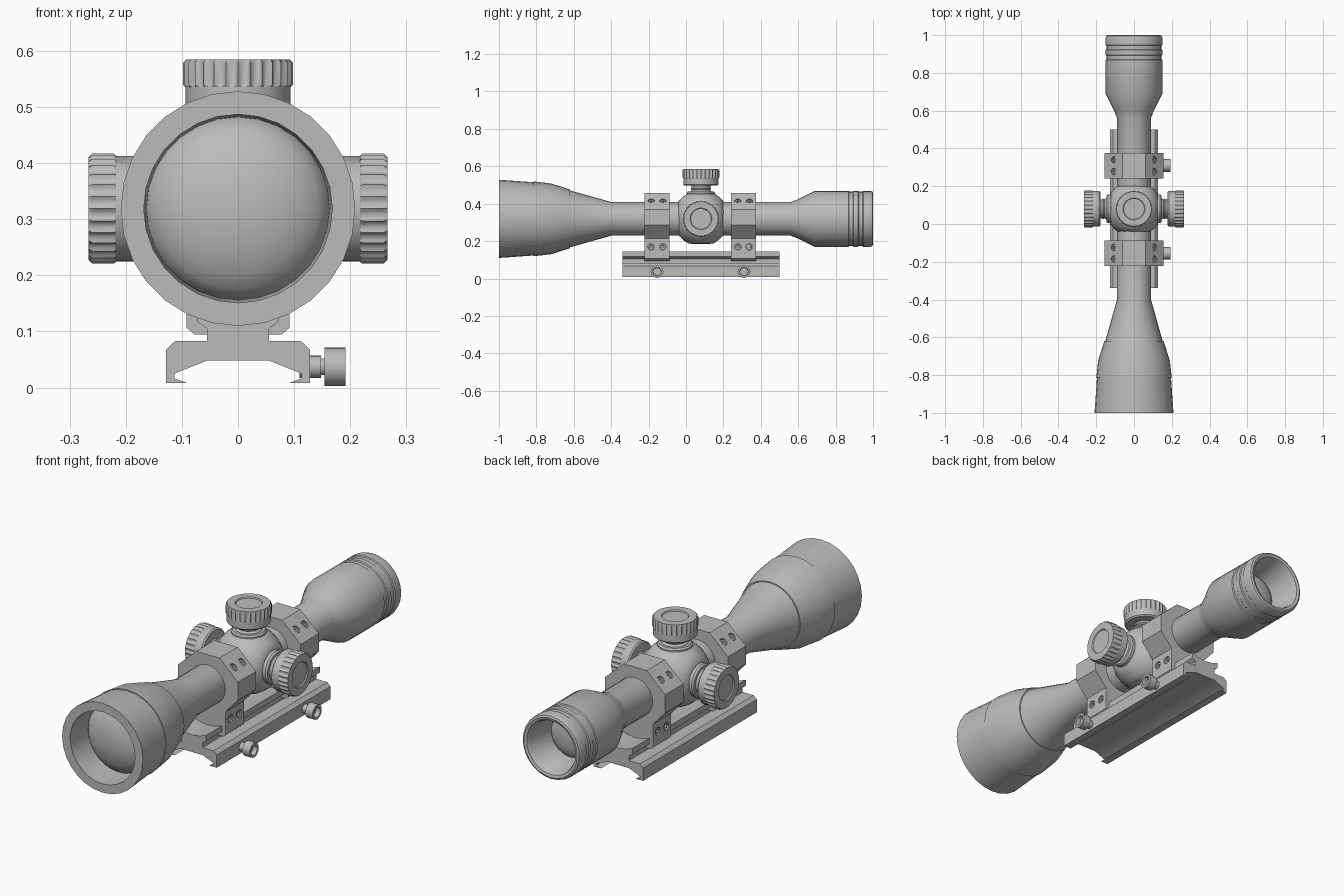
import bpy, bmesh, math
from mathutils import Vector

cube = bpy.data.objects.get("Cube")
if cube:
    bpy.data.objects.remove(cube, do_unlink=True)

grey = bpy.data.materials.new("matte_grey")
grey.use_nodes = True
grey.diffuse_color = (0.5, 0.5, 0.5, 1)
grey.node_tree.nodes["Principled BSDF"].inputs["Base Color"].default_value = (0.5, 0.5, 0.5, 1)

AXIS_Z = 0.319
TURRET_Y = 0.08
X, Y, Z = Vector((1, 0, 0)), Vector((0, 1, 0)), Vector((0, 0, 1))


def finish(name, bm, angle=30):
    bmesh.ops.recalc_face_normals(bm, faces=bm.faces)
    mesh = bpy.data.meshes.new(name)
    bm.to_mesh(mesh)
    bm.free()
    mesh.materials.append(grey)
    ob = bpy.data.objects.new(name, mesh)
    bpy.context.collection.objects.link(ob)
    smooth(ob, angle)
    return ob


def smooth(ob, angle=30):
    bpy.ops.object.select_all(action='DESELECT')
    ob.select_set(True)
    bpy.context.view_layer.objects.active = ob
    bpy.ops.object.shade_smooth_by_angle(angle=math.radians(angle))


def lathe(name, profile, places, n=24, flutes=None, angle=30):
    """Turn (height, radius) points about each (origin, axis); rows in flutes get scallops."""
    bm = bmesh.new()
    for origin, axis in places:
        turn = Z.rotation_difference(axis)
        rows = []
        for i, (h, r) in enumerate(profile):
            if r == 0:
                rows.append([bm.verts.new(Vector(origin) + turn @ Vector((0, 0, h)))])
                continue
            row = []
            for k in range(n):
                rad = r
                if flutes and i in flutes:
                    rad -= 0.007 * math.sin(math.pi * (k % 4) / 4)
                a = 2 * math.pi * k / n
                p = Vector((rad * math.cos(a), rad * math.sin(a), h))
                row.append(bm.verts.new(Vector(origin) + turn @ p))
            rows.append(row)
        for a, b in zip(rows, rows[1:]):
            for k in range(n):
                j = (k + 1) % n
                quad = [a[k % len(a)], a[j % len(a)], b[j % len(b)], b[k % len(b)]]
                bm.faces.new(list(dict.fromkeys(quad)))
    return finish(name, bm, angle)


def extrude(name, half, y0, y1):
    """Mirror a right-hand (x, z) outline and extrude it along y."""
    outline = half + [(-x, z) for x, z in reversed(half) if x > 0]
    bm = bmesh.new()
    face = bm.faces.new([bm.verts.new((x, y0, z)) for x, z in outline])
    geo = bmesh.ops.extrude_face_region(bm, geom=[face])["geom"]
    bmesh.ops.translate(bm, vec=(0, y1 - y0, 0),
                        verts=[v for v in geo if isinstance(v, bmesh.types.BMVert)])
    return finish(name, bm)


def dome(rim, apex, radius, steps=6):
    """Profile of a lens bulging from its rim to its apex."""
    return [(rim + (apex - rim) * math.sin(t), radius * math.cos(t) if i < steps else 0)
            for i in range(steps + 1) for t in [i / steps * math.pi / 2]]


# Main tube: objective bell, straight tube and eyepiece in one turning
center = (0, 0, AXIS_Z)
lathe("scope_tube", [
    (-0.86, 0.163), (-0.985, 0.168), (-1.0, 0.168), (-1.0, 0.209), (-0.815, 0.196),
    (-0.815, 0.2), (-0.72, 0.189), (-0.62, 0.157), (-0.62, 0.152),
    (-0.4, 0.09), (0.56, 0.09), (0.6, 0.105), (0.69, 0.15),
    (0.868, 0.15), (0.872, 0.146), (0.892, 0.146), (0.896, 0.15),
    (0.92, 0.15), (0.924, 0.146), (0.944, 0.146), (0.948, 0.15),
    (0.985, 0.15), (0.996, 0.146), (1.0, 0.138), (0.996, 0.126), (0.985, 0.12),
    (0.84, 0.1)], [(center, Y)], n=28)
lathe("objective_lens", dome(-0.86, -0.94, 0.165), [(center, Y)], n=28)
lathe("eyepiece_lens", dome(0.845, 0.88, 0.102), [(center, Y)], n=28)

# Turret housing: sphere flattened on its sides
bm = bmesh.new()
bmesh.ops.create_uvsphere(bm, u_segments=32, v_segments=20, radius=0.15)
for v in bm.verts:
    for i, limit in enumerate((0.125, 0.122, 0.137)):
        v.co[i] = max(-limit, min(limit, v.co[i]))
    v.co += Vector((0, TURRET_Y, AXIS_Z + 0.003))
finish("turret_housing", bm, 40)

# Three fluted adjustment turrets
hub = (0, TURRET_Y, AXIS_Z)
lathe("adjustment_turrets", [
    (0.1, 0), (0.1, 0.076), (0.138, 0.076), (0.146, 0.07), (0.146, 0.058),
    (0.155, 0.05), (0.162, 0.055), (0.169, 0.05), (0.178, 0.05), (0.178, 0.088),
    (0.184, 0.094), (0.217, 0.094), (0.217, 0.094), (0.221, 0.098),
    (0.26, 0.098), (0.266, 0.092), (0.266, 0.058), (0.261, 0.055), (0.261, 0)],
    [(hub, Z), (hub, X), (hub, -X)], n=112, flutes=(13, 14))

# Mounting rail with dovetail top and clamping feet
extrude("mount_rail", [
    (0, 0.048), (0.055, 0.048), (0.113, 0.025), (0.113, 0.016), (0.09, 0.008),
    (0.128, 0.008), (0.128, 0.068), (0.112, 0.083), (0.055, 0.083), (0.055, 0.105),
    (0.073, 0.118), (0.073, 0.145), (0.04, 0.133), (0, 0.128)], -0.34, 0.5)

# Scope rings with recessed screws
slope = Vector((0.667, 0, 0.745))
for label, y in (("front", -0.155), ("rear", 0.308)):
    ring = extrude(label + "_ring", [
        (0, 0.095), (0.078, 0.095), (0.092, 0.107), (0.092, 0.215), (0.155, 0.285),
        (0.155, 0.37), (0.06, 0.457), (0, 0.457)], y - 0.067, y + 0.067)
    spots = []
    for side in (1, -1):
        for dy in (-0.031, 0.031):
            spots.append(((side * 0.1075, y + dy, 0.4135), Vector((side * slope.x, 0, slope.z))))
            spots.append(((side * 0.092, y + dy, 0.17), X * side))
    cutter = lathe("screw_hole_cutter", [(-0.014, 0), (-0.014, 0.018), (0.02, 0.018), (0.02, 0)],
                   spots, n=16)
    cutter.hide_render = True
    cut = ring.modifiers.new("screw_holes", 'BOOLEAN')
    cut.operation, cut.object, cut.solver = 'DIFFERENCE', cutter, 'EXACT'
    bpy.context.view_layer.objects.active = ring
    bpy.ops.object.modifier_apply(modifier=cut.name)
    bpy.data.objects.remove(cutter, do_unlink=True)
    smooth(ring)
    lathe(label + "_ring_screws", [(-0.016, 0.015), (-0.004, 0.015), (-0.004, 0.008),
                                   (-0.011, 0.007), (-0.011, 0)], spots, n=16)

# Clamp screws with socketed heads
lathe("clamp_screws", [
    (0.11, 0), (0.11, 0.02), (0.148, 0.02), (0.148, 0.015), (0.154, 0.015), (0.154, 0.034),
    (0.192, 0.034), (0.192, 0.023), (0.172, 0.021), (0.172, 0)],
    [((0, y, 0.037), X) for y in (-0.155, 0.31)], n=20)
